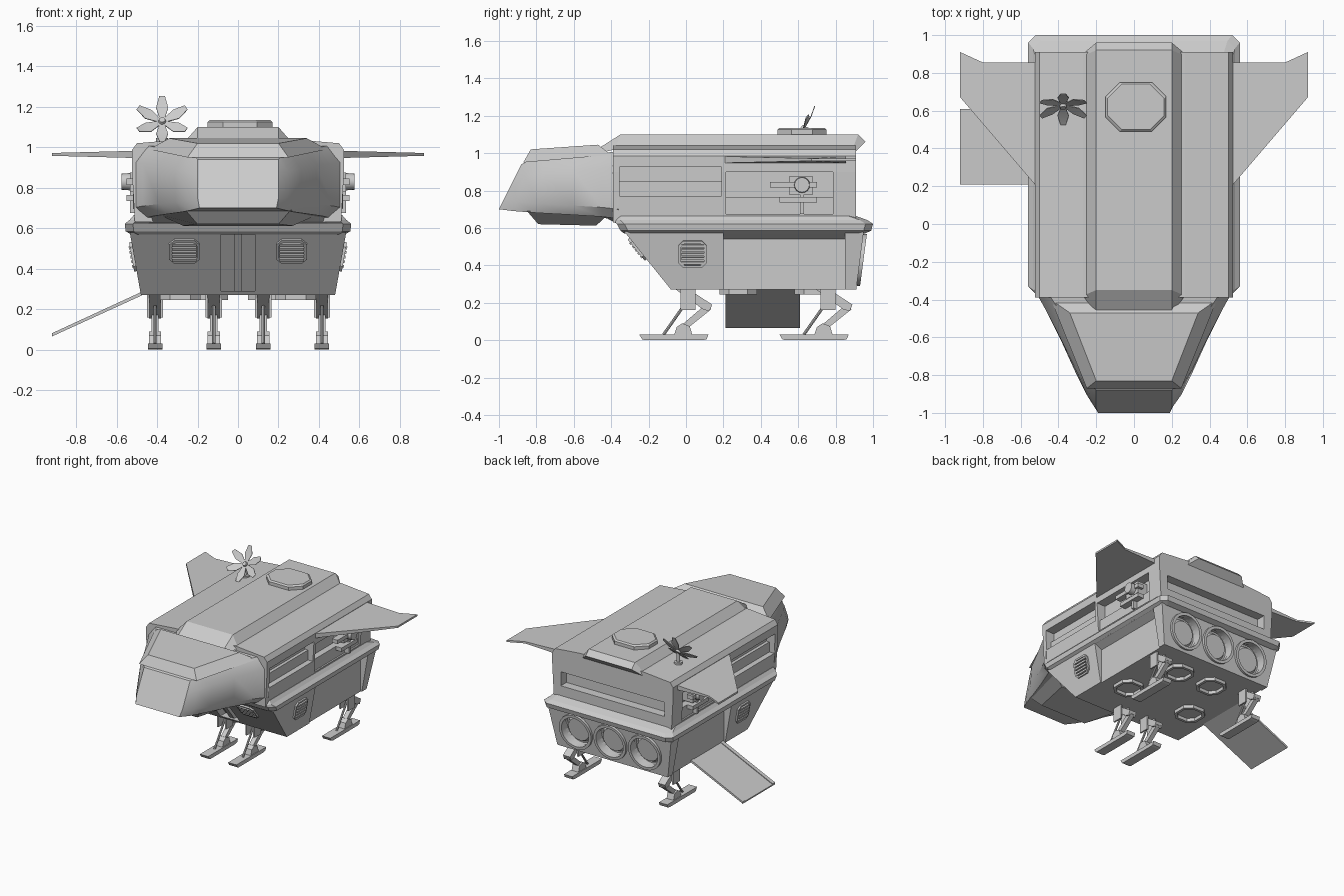
import bpy, bmesh, math
from mathutils import Vector, Matrix

old = bpy.data.objects.get("Cube")
if old:
    bpy.data.objects.remove(old, do_unlink=True)

GREY = (0.6, 0.6, 0.6, 1)
hull_grey = bpy.data.materials.new("hull_grey")
hull_grey.use_nodes = True
hull_grey.diffuse_color = GREY
hull_grey.node_tree.nodes["Principled BSDF"].inputs["Base Color"].default_value = GREY


def loft(name, rings, matrix=None):
    """Skin equal-length rings of 3D points and cap both ends."""
    bm = bmesh.new()
    rows = [[bm.verts.new(p) for p in ring] for ring in rings]
    n = len(rows[0])
    for a, b in zip(rows, rows[1:]):
        for i in range(n):
            j = (i + 1) % n
            bm.faces.new((a[i], a[j], b[j], b[i]))
    bm.faces.new(rows[0])
    bm.faces.new(rows[-1])
    bmesh.ops.recalc_face_normals(bm, faces=bm.faces)
    mesh = bpy.data.meshes.new(name)
    bm.to_mesh(mesh)
    bm.free()
    mesh.materials.append(hull_grey)
    ob = bpy.data.objects.new(name, mesh)
    if matrix:
        ob.matrix_world = matrix
    bpy.context.collection.objects.link(ob)
    return ob


def prism_x(name, yz, x0, x1):
    return loft(name, [[(x, y, z) for y, z in yz] for x in (x0, x1)])


def prism_y(name, xz, y0, y1):
    return loft(name, [[(x, y, z) for x, z in xz] for y in (y0, y1)])


def box(name, x, y, z, matrix=None):
    return loft(name, [[(x[0], y[0], h), (x[1], y[0], h), (x[1], y[1], h), (x[0], y[1], h)]
                       for h in z], matrix)


def plate(x0, x1, y0, y1, z, c):
    """Rectangle outline with clipped corners."""
    return [(x0 + c, y0, z), (x1 - c, y0, z), (x1, y0 + c, z), (x1, y1 - c, z),
            (x1 - c, y1, z), (x0 + c, y1, z), (x0, y1 - c, z), (x0, y0 + c, z)]


def tube(name, p, q, r, r2=None, seg=24):
    p, q = Vector(p), Vector(q)
    m = Matrix.Translation(p) @ (q - p).to_track_quat('Z', 'Y').to_matrix().to_4x4()
    turn = [math.tau * i / seg for i in range(seg)]
    return loft(name, [[(k * math.cos(t), k * math.sin(t), h) for t in turn]
                       for k, h in ((r, 0), (r2 or r, (q - p).length))], m)


def frame(origin, u, n):
    """Placement matrix from an origin, a sideways axis and an outward normal."""
    u, n = Vector(u).normalized(), Vector(n).normalized()
    m = Matrix((u, n.cross(u), n)).transposed().to_4x4()
    m.translation = origin
    return m


def cut(ob, cutters):
    bpy.context.view_layer.update()
    for c in cutters:
        mod = ob.modifiers.new("cut", 'BOOLEAN')
        mod.operation, mod.object = 'DIFFERENCE', c
    dg = bpy.context.evaluated_depsgraph_get()
    mesh = bpy.data.meshes.new_from_object(ob.evaluated_get(dg))
    ob.modifiers.clear()
    ob.data = mesh
    for c in cutters:
        bpy.data.objects.remove(c, do_unlink=True)


def flip(pts):
    return pts + [(-x, *rest) for x, *rest in reversed(pts)]


# Upper hull with window recesses
section = flip([(0.51, 0.63), (0.525, 0.9), (0.525, 0.985), (0.50, 1.02), (0.27, 1.04)])
upper = prism_y("upper_hull", section, -0.39, 0.91)
holes = [box("cutter", (-0.45, 0.45), (0.84, 1.1), (0.74, 0.85))]
for s in (-1, 1):
    side = sorted((s * 0.45, s * 0.7))
    holes += [box("cutter", side, (-0.355, 0.19), (0.77, 0.925)),
              box("cutter", side, (0.215, 0.785), (0.675, 0.9))]
cut(upper, holes)

# Raised roof spine and hatch
loft("roof_spine", [flip([(b, yb, zb), (t, yt, zt)]) for b, yb, zb, t, yt, zt in (
    (0.21, -0.46, 1.0, 0.2, -0.46, 1.03), (0.27, -0.38, 1.02, 0.2, -0.35, 1.10),
    (0.27, 0.89, 1.02, 0.2, 0.92, 1.10), (0.26, 0.91, 1.01, 0.2, 0.96, 1.06))])
loft("roof_hatch", [plate(-0.15 + d, 0.17 - d, 0.49 + d, 0.75 - d, z, 0.075)
                    for d, z in ((0, 1.09), (0, 1.125), (0.01, 1.135))])

# Belt between upper and lower hull
loft("hull_belt", [plate(-w, w, y0, y1, z, 0.04) for w, y0, y1, z in (
    (0.53, -0.33, 0.955, 0.57), (0.555, -0.35, 0.99, 0.585), (0.56, -0.37, 1.0, 0.622),
    (0.535, -0.39, 0.97, 0.642), (0.515, -0.385, 0.905, 0.665))])

# Lower hull with keel groove, side bays and engine wells
lower = box("lower_hull", (-0.48, 0.48), (-0.08, 0.91), (0.27, 0.58))
for v in lower.data.vertices:
    if v.co.z > 0.5:
        v.co.x *= 0.535 / 0.48
        v.co.y = -0.33 if v.co.y < 0 else 0.95
holes = [prism_x("cutter", [(-0.5, 0.29), (-0.03, 0.29), (-0.27, 0.6), (-0.5, 0.6)], -0.085, 0.085)]
for s in (-1, 1):
    bay = [(0.47, 0.2), (0.47, 0.54), (0.53, 0.572), (0.7, 0.572), (0.7, 0.2)]
    holes.append(prism_y("cutter", [(s * x, z) for x, z in bay], 0.2, 0.85))
back = Vector((0, 0.99, -0.13)).normalized()
for x in (-0.3, 0, 0.3):
    c = Vector((x, 0.931, 0.43))
    holes.append(tube("cutter", c - back * 0.06, c + back * 0.1, 0.122))
    ring = tube("engine_ring", c - back * 0.03, c + back * 0.018, 0.14)
    cut(ring, [tube("cutter", c - back * 0.1, c + back * 0.1, 0.118)])
    tube("engine_core", c - back * 0.07, c - back * 0.03, 0.115, 0.09)
cut(lower, holes)
prism_x("keel", [(-0.075, 0.29), (0.0, 0.29), (-0.2, 0.59), (-0.31, 0.59)], -0.02, 0.02)

# Nose: y, shear, bottom width, width, top width, bottom, top
nose = []
for y, sh, wb, w, wt, zb, zt in (
        (-0.36, 0, 0.46, 0.52, 0.46, 0.65, 1.01), (-0.45, 0, 0.42, 0.47, 0.40, 0.66, 1.0),
        (-0.60, 0.01, 0.35, 0.39, 0.33, 0.67, 0.99), (-0.76, 0.03, 0.28, 0.31, 0.26, 0.68, 0.975),
        (-0.84, 0.08, 0.23, 0.25, 0.22, 0.69, 0.96), (-0.88, 0.12, 0.19, 0.2, 0.2, 0.70, 0.94)):
    half = [(wb, zb), (w, zb + 0.05), (w, zt - 0.08), (wt, zt)]
    nose.append(flip([(x, y - sh * (zt - z) / (zt - zb), z) for x, z in half]))
loft("nose", nose)


def wedge(name, base, top):
    """Tapered four-sided block from front and back (half width, y, z) pairs."""
    loft(name, [flip([tuple(p) for p in ring]) for ring in (base, top)])


wedge("canopy", [(0.25, -0.87, 0.95), (0.44, -0.40, 0.99)], [(0.2, -0.83, 1.02), (0.34, -0.47, 1.045)])
wedge("chin", [(0.26, -0.85, 0.69), (0.40, -0.42, 0.67)], [(0.2, -0.79, 0.62), (0.27, -0.48, 0.612)])
wedge("nose_underside", [(0.3, -0.6, 0.69), (0.48, -0.36, 0.67)], [(0.38, -0.42, 0.65), (0.5, -0.33, 0.6)])

# Side parts: wings, vents, guns
for s in (-1, 1):
    outline = [(0.50, 0.18), (0.92, 0.67), (0.92, 0.91), (0.80, 0.855), (0.50, 0.855)]
    loft("wing", [[(s * x, y, 0.965 + k * (0.018 if x < 0.6 else 0.007)) for x, y in outline]
                  for k in (-1, 1)])
    for m in (frame((s * 0.265, -0.257, 0.489), (1, 0, 0), (0, -0.78, -0.63)),
              frame((s * 0.514, 0.035, 0.46), (0, 1, 0), (s, 0, -0.175))):
        rim = loft("vent_frame", [plate(-0.075, 0.075, -0.073, 0.073, z, 0.025) for z in (-0.01, 0.012)], m)
        inner = loft("cutter", [plate(-0.062, 0.062, -0.06, 0.06, z, 0.02) for z in (-0.05, 0.05)], m)
        cut(rim, [inner])
        for i in range(5):
            v = (i - 2) * 0.023
            box("vent_slat", (-0.06, 0.06), (v - 0.007, v + 0.007), (-0.005, 0.018), m)
    span = sorted((s * 0.44, s * 0.535))
    box("gun_sill", sorted((s * 0.44, s * 0.5)), (0.215, 0.785), (0.675, 0.765))
    box("gun_post", span, (0.61, 0.63), (0.675, 0.78))
    box("gun_cradle", sorted((s * 0.46, s * 0.55)), (0.5, 0.7), (0.735, 0.765))
    box("gun_body", span, (0.55, 0.68), (0.78, 0.875))
    box("gun_grip", sorted((s * 0.5, s * 0.55)), (0.45, 0.70), (0.815, 0.845))
    tube("gun_barrel", (s * 0.5, 0.62, 0.83), (s * 0.575, 0.62, 0.83), 0.045, 0.04, 16)
    box("window_ledge", sorted((s * 0.44, s * 0.475)), (-0.355, 0.19), (0.77, 0.848))

# Landing legs with skids
for x, dy in ((-0.12, 0), (0.125, 0), (-0.41, 0.75), (0.415, 0.75)):
    def bar(name, yz, w):
        prism_x(name, [(y + dy, z) for y, z in yz], x - w, x + w)
    bar("skid", [(-0.25, 0.03), (-0.235, 0.005), (-0.22, 0), (0.09, 0), (0.11, 0.005), (0.12, 0.03)], 0.036)
    bar("ankle", [(-0.065, 0.025), (-0.05, 0.07), (-0.02, 0.09), (0.02, 0.075), (0.035, 0.025)], 0.03)
    bar("shin", [(-0.03, 0.075), (0.01, 0.065), (0.135, 0.165), (0.11, 0.195)], 0.018)
    bar("thigh", [(-0.06, 0.275), (0.01, 0.275), (0.14, 0.19), (0.125, 0.155), (0.09, 0.165)], 0.03)
    for s in (-1, 1):
        box("hip_plate", (x + s * 0.034 - 0.006, x + s * 0.034 + 0.006), (dy - 0.03, dy + 0.05), (0.16, 0.27))
    tube("strut", (x, dy - 0.12, 0.03), (x, dy + 0.01, 0.215), 0.008, seg=8)

# Belly rings
for x, y in ((0.15, 0.68), (-0.15, 0.68), (0.285, 0.28), (-0.285, 0.28)):
    def pad(name, r, z0, z1):
        return loft(name, [plate(x - r, x + r, y - r, y + r, z, r * 0.5) for z in (z0, z1)])
    ring = pad("belly_ring", 0.1, 0.245, 0.275)
    cut(ring, [pad("cutter", 0.08, 0.2, 0.3)])

# Boarding ramp with raised edges
slope = [(-0.46, 0.275), (-0.92, 0.065), (-0.92, 0.075), (-0.46, 0.287)]
prism_y("ramp", slope, 0.21, 0.61)
for y in (0.21, 0.58):
    prism_y("ramp_edge", [(x, z + 0.006) for x, z in slope], y, y + 0.03)

# Dish antenna with six petals
hub = Vector((-0.375, 0.63, 1.125))
dish = frame(hub, (1, 0, 0), (0, -0.81, 0.59))
tube("antenna_base", (-0.375, 0.63, 1.02), (-0.375, 0.63, 1.045), 0.03)
tube("antenna_post", (-0.375, 0.63, 1.03), hub, 0.012)
tube("antenna_hub", hub - dish.col[2].xyz * 0.015, hub + dish.col[2].xyz * 0.02, 0.024, 0.015)
for i in range(6):
    rings = [[(r, -w, h), (r, w, h), (r, w, h + 0.005), (r, -w, h + 0.005)]
             for r, w, h in ((0.01, 0.01, 0), (0.08, 0.03, 0.008), (0.137, 0.014, 0.025))]
    loft("antenna_petal", rings, dish @ Matrix.Rotation(math.radians(90 + 60 * i), 4, 'Z'))

# Smooth the rounded parts
bpy.ops.object.select_all(action='DESELECT')
for ob in bpy.context.collection.objects:
    if ob.type == 'MESH' and ob.name.startswith(("nose", "engine", "antenna_p", "antenna_b", "gun_barrel", "strut")):
        ob.select_set(True)
        bpy.context.view_layer.objects.active = ob
bpy.ops.object.shade_smooth_by_angle(angle=math.radians(35))
